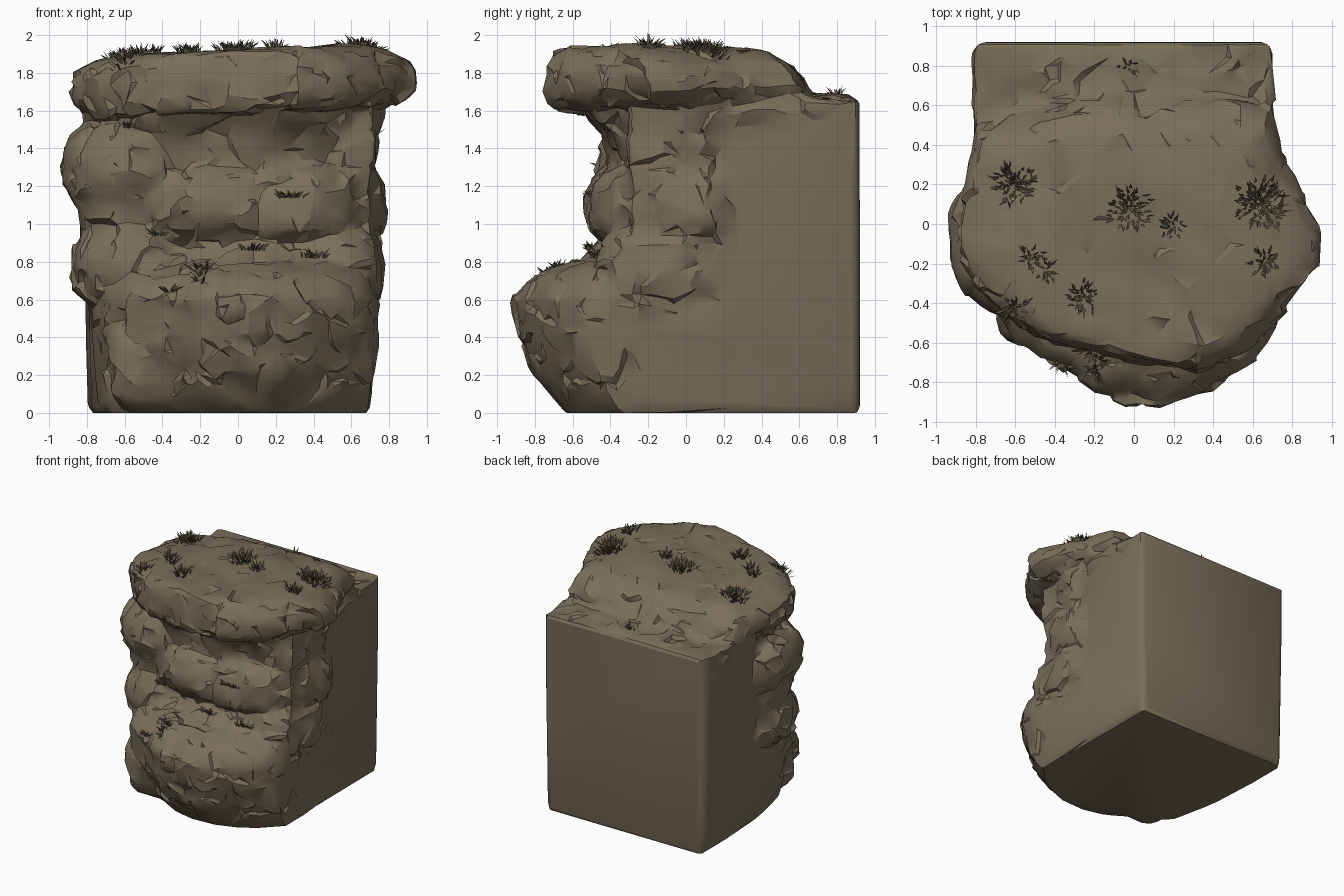
import bpy, bmesh, math, random
from mathutils import Vector, noise
from mathutils.bvhtree import BVHTree

random.seed(4)
if "Cube" in bpy.data.objects:
    bpy.data.objects.remove(bpy.data.objects["Cube"], do_unlink=True)


def material(name, color):
    mat = bpy.data.materials.new(name)
    mat.use_nodes = True
    mat.diffuse_color = color
    for node in mat.node_tree.nodes:
        if node.type == 'BSDF_PRINCIPLED':
            node.inputs["Base Color"].default_value = color
            node.inputs["Roughness"].default_value = 0.9
    return mat


def make_object(name, bm, mat):
    mesh = bpy.data.meshes.new(name)
    bm.to_mesh(mesh)
    bm.free()
    mesh.materials.append(mat)
    ob = bpy.data.objects.new(name, mesh)
    bpy.context.collection.objects.link(ob)
    return ob


def bake(ob):
    """Replace the mesh of an object with its modified result."""
    graph = bpy.context.evaluated_depsgraph_get()
    mesh = bpy.data.meshes.new_from_object(ob.evaluated_get(graph))
    ob.modifiers.clear()
    ob.data = mesh


def slab(bm, outline, rows, pivot, tilt=0.0):
    """Loft an outline through rows of (height, x scale, y scale)."""
    rings = []
    for z, sx, sy in rows:
        rings.append([bm.verts.new((x * sx, pivot + (y - pivot) * sy, z + tilt * x))
                      for x, y in outline])
    n = len(outline)
    for low, high in zip(rings, rings[1:]):
        for i in range(n):
            j = (i + 1) % n
            bm.faces.new((low[i], low[j], high[j], high[i]))
    bm.faces.new(rings[0][::-1])
    bm.faces.new(rings[-1])


def boulder(bm, center, radii, power):
    """Sphere squared off towards a box."""
    made = bmesh.ops.create_icosphere(bm, subdivisions=3, radius=1)
    for v in made["verts"]:
        v.co = [c + r * math.copysign(abs(k) ** power, k)
                for c, r, k in zip(center, radii, v.co)]


def clamp(value):
    return max(0.0, min(1.0, value))


rock_mat = material("rock brown", (0.19, 0.155, 0.10, 1))
grass_mat = material("dry grass", (0.13, 0.115, 0.07, 1))

bm = bmesh.new()

# Flat cut block at the back, with chamfered corners
slab(bm, [(-0.82, 0.87), (-0.78, 0.92), (0.67, 0.92), (0.7, 0.88), (0.71, -0.3), (-0.7, -0.3),
          (-0.8, 0.2)],
     [(0, 0.95, 1), (0.04, 0.97, 1), (0.3, 0.98, 1), (1.2, 1, 1), (1.66, 1, 1)], 0.92)

# Broad bulging foot
slab(bm, [(-0.78, 0.3), (-0.78, -0.1), (-0.72, -0.4), (-0.6, -0.61), (-0.38, -0.73),
          (-0.2, -0.86), (0, -0.92), (0.22, -0.91), (0.4, -0.84), (0.6, -0.7),
          (0.73, -0.54), (0.74, -0.4), (0.72, 0.25)],
     [(0, 0.93, 0.77), (0.04, 0.95, 0.8), (0.2, 0.97, 0.9), (0.4, 0.99, 0.97), (0.6, 1, 1),
      (0.7, 0.96, 0.94), (0.76, 0.9, 0.85), (0.81, 0.82, 0.72), (0.92, 0.75, 0.6)], 0.3)

# Middle ledge
slab(bm, [(-0.7, 0.2), (-0.75, -0.2), (-0.45, -0.44), (-0.2, -0.54), (0.06, -0.52), (0.1, -0.48),
          (0.15, -0.52), (0.4, -0.52), (0.6, -0.4), (0.76, -0.15), (0.78, 0.1), (0.74, 0.24)],
     [(0.9, 0.93, 0.85), (0.97, 0.97, 0.97), (1.05, 1, 1), (1.22, 0.99, 0.96), (1.3, 0.93, 0.85)],
     0.25)

# Recessed neck, flaring up to the cap
slab(bm, [(-0.8, 0.4), (-0.82, 0), (-0.7, -0.27), (-0.4, -0.49), (0.1, -0.53), (0.45, -0.45),
          (0.7, -0.23), (0.78, 0.05), (0.75, 0.15), (0.69, 0.25)],
     [(1.2, 0.91, 0.85), (1.35, 0.93, 0.87), (1.47, 0.95, 0.91), (1.56, 0.99, 1), (1.7, 0.99, 1.03)], 0.3)

# Overhanging cap
slab(bm, [(-0.79, 0.5), (-0.83, 0.25), (-0.9, 0.03), (-0.88, -0.15), (-0.78, -0.35), (-0.5, -0.57),
          (0, -0.7), (0.3, -0.75), (0.58, -0.64), (0.76, -0.46), (0.92, -0.2), (0.93, -0.04),
          (0.85, 0.2), (0.76, 0.3), (0.75, 0.42), (0.68, 0.6), (0.3, 0.66), (-0.3, 0.65)],
     [(1.6, 0.86, 0.78), (1.64, 0.94, 0.94), (1.69, 1, 1), (1.77, 1, 0.96),
      (1.83, 0.97, 0.91), (1.89, 0.84, 0.84), (1.92, 0.65, 0.71)], -0.55, 0.03)

# Boulders bulging from the sides and front
for center, radii, power in [
        ((0.49, -0.1, 0.77), (0.28, 0.37, 0.23), 0.65),
        ((-0.57, -0.1, 0.78), (0.32, 0.38, 0.26), 0.9),
        ((-0.58, -0.07, 1.29), (0.36, 0.41, 0.28), 0.92),
        ((-0.57, -0.05, 1.05), (0.28, 0.36, 0.5), 0.85),
        ((-0.46, -0.36, 0.28), (0.23, 0.25, 0.28), 0.6),
        ((-0.16, -0.25, 1.11), (0.24, 0.29, 0.16), 0.7),
        ((0.12, -0.45, 0.55), (0.46, 0.42, 0.26), 0.9),
        ((0.5, 0.35, 1.6), (0.25, 0.27, 0.11), 0.9),
        ((0.0, 0.72, 1.62), (0.65, 0.19, 0.06), 0.7)]:
    boulder(bm, center, radii, power)

bmesh.ops.recalc_face_normals(bm, faces=bm.faces)
rock = make_object("rock_outcrop", bm, rock_mat)

# Fuse the masses into one skin
fuse = rock.modifiers.new("fuse", 'REMESH')
fuse.mode = 'VOXEL'
fuse.voxel_size = 0.022
soften = rock.modifiers.new("soften", 'SMOOTH')
soften.iterations = 2
bake(rock)

# Chip the skin into tilted facets, leaving the cut walls and floor flat
chips = []
for v in rock.data.vertices:
    p = v.co.copy()
    edge = -0.2 + 0.5 * clamp((p.z - 0.4) / 0.2)
    wall = clamp((edge - p.y) / 0.15)
    top = clamp((p.z - 1.5) / 0.12) * clamp((0.91 - p.y) / 0.06)
    weight = max(wall, top) * clamp(p.z / 0.15)
    shift = 0.0
    for size, depth in ((3.2, 0.2), (6.5, 0.28)):
        q = Vector((p.x, p.y, p.z * 1.2)) * size
        near = noise.voronoi(q)[1][0]
        shift += depth * (q - near).dot(noise.noise_vector(near * 7.3)) / size
    flat = 0.5 if v.normal.z > 0.8 and p.z > 1.8 else 1.0
    chips.append(p + v.normal * weight * flat * max(-0.03, min(0.02, shift)))
for v, chip in zip(rock.data.vertices, chips):
    v.co = chip

reduce = rock.modifiers.new("facets", 'DECIMATE')
reduce.ratio = 0.06
bake(rock)
bpy.ops.object.select_all(action='DESELECT')
rock.select_set(True)
bpy.context.view_layer.objects.active = rock
bpy.ops.object.shade_smooth_by_angle(angle=math.radians(30))

# Grass tufts rooted on the rock
bm = bmesh.new()
bm.from_mesh(rock.data)
tree = BVHTree.FromBMesh(bm)
bm.free()
DOWN, BACK = Vector((0, 0, -1)), Vector((0, 1, 0))


def tuft(bm, start, ray, radius, count):
    for _ in range(count):
        angle = random.uniform(0, math.tau)
        out = Vector((math.cos(angle), math.sin(angle), 0))
        spread = out * radius * random.uniform(0, 0.8)
        hit, normal, _i, _d = tree.ray_cast(start + spread, ray)
        if hit is None:
            continue
        turn = random.uniform(-1, 1)
        lean = out + Vector((-out.y, out.x, 0)) * turn
        lean = (lean * random.uniform(0.1, 0.9) + normal * 0.6 + Vector((0, 0, 0.4))).normalized()
        side = lean.cross(out + Vector((0, 0, 0.3))).normalized() * 0.006
        length = random.uniform(0.03, 0.065)
        a = bm.verts.new(hit - side - normal * 0.005)
        b = bm.verts.new(hit + side - normal * 0.005)
        mid = hit + lean * length * 0.5
        c, d = bm.verts.new(mid + side), bm.verts.new(mid - side)
        tip = bm.verts.new(hit + lean * length + out * 0.012)
        bm.faces.new((a, b, c, d))
        bm.faces.new((d, c, tip))


bm = bmesh.new()
for x, y, radius, count in [
        (-0.61, 0.2, 0.12, 110), (-0.02, 0.08, 0.13, 90), (0.2, -0.01, 0.07, 25),
        (0.64, 0.1, 0.16, 150), (0.66, -0.19, 0.08, 45), (-0.52, -0.17, 0.07, 25),
        (-0.44, -0.24, 0.06, 15), (-0.25, -0.37, 0.09, 50), (-0.6, -0.42, 0.08, 35),
        (-0.2, -0.74, 0.06, 20), (-0.03, 0.8, 0.06, 12)]:
    tuft(bm, Vector((x, y, 3)), DOWN, radius, count)
for x, z, radius, count in [
        (0.08, 0.86, 0.08, 30), (0.4, 0.82, 0.09, 30), (-0.43, 0.94, 0.06, 25), (0.28, 1.14, 0.1, 35),
        (-0.58, 1.51, 0.05, 20), (-0.18, 0.76, 0.08, 25), (-0.36, 0.64, 0.06, 20), (0.76, 1.48, 0.05, 15)]:
    tuft(bm, Vector((x, -3, z)), BACK, radius, count)
make_object("grass_tufts", bm, grass_mat)
